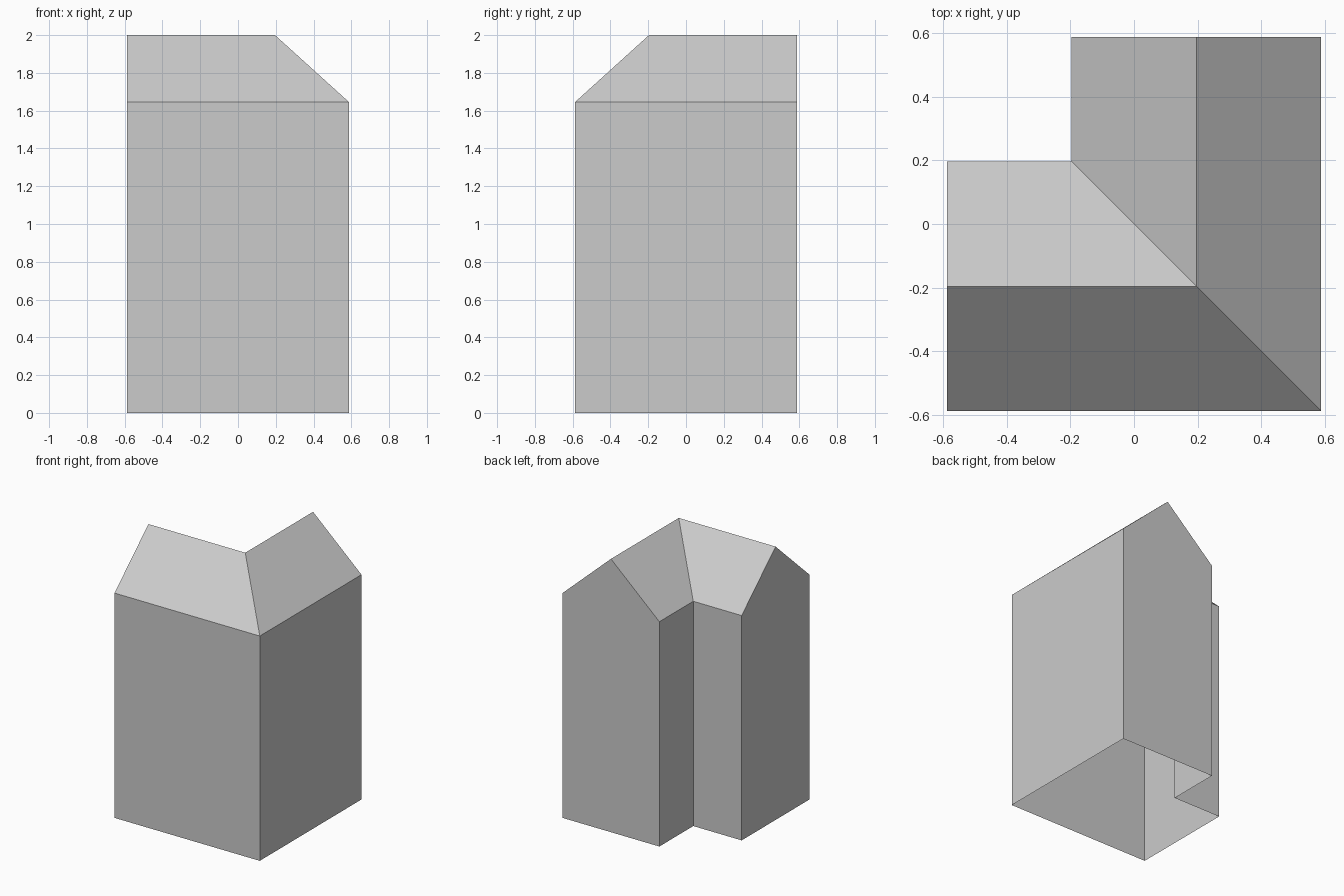
import bpy
import bmesh

if "Cube" in bpy.data.objects:
    bpy.data.objects.remove(bpy.data.objects["Cube"], do_unlink=True)

HALF = 0.588          # half of the overall footprint
RIDGE = HALF / 3      # offset of the ridge line from the centre
WING = HALF * 2 / 3   # half width of each wing
EAVE, TOP = 1.645, 2.0

# Plain grey material
grey = bpy.data.materials.new("plain grey")
grey.use_nodes = True
colour = (0.6, 0.6, 0.6, 1)
grey.diffuse_color = colour
grey.node_tree.nodes["Principled BSDF"].inputs["Base Color"].default_value = colour

# Gable cross-section: offset outward from the ridge line, height
profile = [(WING, 0), (WING, EAVE), (0, TOP), (-WING, EAVE), (-WING, 0)]

# Sweep the section along the L: left gable, mitred corner, back gable
stations = [
    lambda d: (-HALF, -RIDGE - d),
    lambda d: (RIDGE + d, -RIDGE - d),
    lambda d: (RIDGE + d, HALF),
]
bm = bmesh.new()
rings = [[bm.verts.new((*place(d), z)) for d, z in profile] for place in stations]

# Walls and roof slopes, open underneath
for a, b in zip(rings, rings[1:]):
    for i in range(len(profile) - 1):
        bm.faces.new((a[i], b[i], b[i + 1], a[i + 1]))

# Gable end walls
bm.faces.new(rings[0])
bm.faces.new(reversed(rings[-1]))

mesh = bpy.data.meshes.new("house_shell")
bm.to_mesh(mesh)
bm.free()
mesh.materials.append(grey)
house = bpy.data.objects.new("house_shell", mesh)
bpy.context.scene.collection.objects.link(house)
